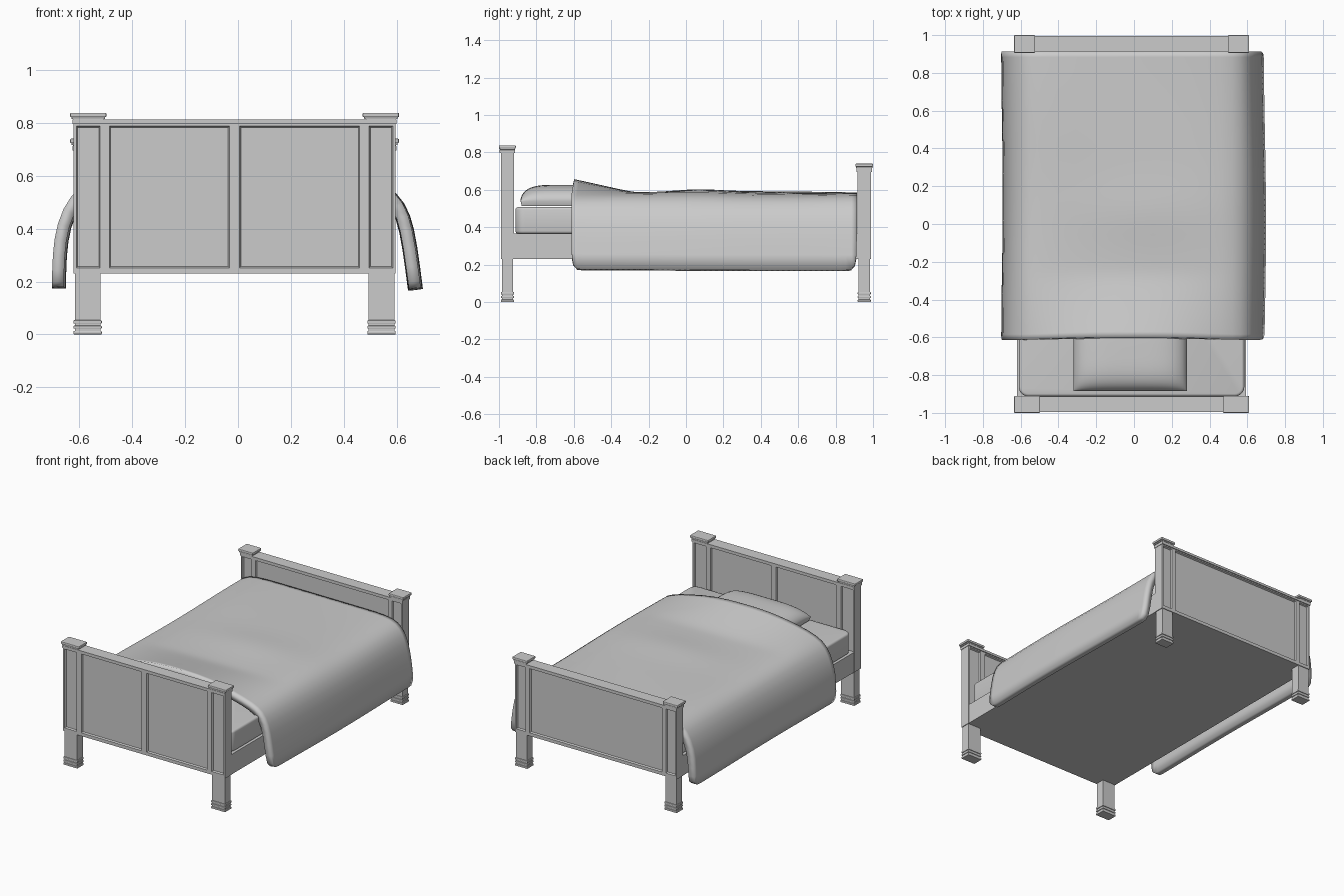
import bpy, bmesh, math
from mathutils import Vector

if "Cube" in bpy.data.objects:
    bpy.data.objects.remove(bpy.data.objects["Cube"])

CX = -0.013  # bed frame sits slightly left of centre


def finish(bm, name, smooth=None):
    bmesh.ops.recalc_face_normals(bm, faces=bm.faces[:])
    me = bpy.data.meshes.new(name)
    bm.to_mesh(me)
    bm.free()
    ob = bpy.data.objects.new(name, me)
    bpy.context.collection.objects.link(ob)
    if smooth:
        bpy.ops.object.select_all(action='DESELECT')
        ob.select_set(True)
        bpy.context.view_layer.objects.active = ob
        bpy.ops.object.shade_smooth_by_angle(angle=math.radians(smooth))
    return ob


def add_box(bm, x0, x1, y0, y1, z0, z1, bevel=0):
    vs = bmesh.ops.create_cube(bm, size=1)['verts']
    for v in vs:
        v.co = Vector((x0 + (v.co.x + .5) * (x1 - x0),
                       y0 + (v.co.y + .5) * (y1 - y0),
                       z0 + (v.co.z + .5) * (z1 - z0)))
    if bevel:
        edges = list({e for v in vs for e in v.link_edges})
        bmesh.ops.bevel(bm, geom=edges, offset=bevel, segments=2,
                        profile=0.5, affect='EDGES')


def end_board(name, y0, y1, z1, panels):
    """Slab with recessed panels on both faces; panels are x intervals."""
    z0, pz0, pz1 = 0.23, 0.252, z1 - 0.022
    bm = bmesh.new()
    add_box(bm, CX - 0.609, CX + 0.609, y0, y1, z0, z1)
    cuts = [((CX + x, 0, 0), (1, 0, 0)) for p in panels for x in p]
    cuts += [((0, 0, z), (0, 0, 1)) for z in (pz0, pz1)]
    for co, no in cuts:
        bmesh.ops.bisect_plane(bm, geom=bm.verts[:] + bm.edges[:] + bm.faces[:],
                               plane_co=co, plane_no=no)
    bmesh.ops.recalc_face_normals(bm, faces=bm.faces[:])
    sel = []
    for f in bm.faces:
        c = f.calc_center_median()
        if abs(f.normal.y) > .9 and pz0 < c.z < pz1 and \
                any(a < c.x - CX < b for a, b in panels):
            sel.append(f)
    bmesh.ops.inset_individual(bm, faces=sel, thickness=0.007, depth=-0.011)
    # overhanging top rail
    add_box(bm, CX - 0.612, CX + 0.612, y0 - 0.006, y1 + 0.006, z1 - 0.014, z1 + 0.002)
    finish(bm, name)


def post_parts(name, yc, hy, z1, cap_in, leg_in):
    """Caps and legs on both sides of one end board."""
    for s, side in ((-1, 'left'), (1, 'right')):
        def block(bm, inner, outer, h, a, b, bev=0):
            x0, x1 = sorted((CX + s * inner, CX + s * outer))
            add_box(bm, x0, x1, yc - h, yc + h, a, b, bev)
        bm = bmesh.new()
        block(bm, cap_in + .012, .611, hy - .006, z1, z1 + .008)
        block(bm, cap_in + .006, .616, hy - .004, z1 + .006, z1 + .014, .002)
        block(bm, cap_in, .622, hy, z1 + .013, z1 + .030, .005)
        finish(bm, f'{name}_post_cap_{side}')
        bm = bmesh.new()
        block(bm, leg_in, .604, .030, 0, .235)
        for za, zb in ((.0, .013), (.022, .033), (.041, .054)):
            block(bm, leg_in - .005, .609, .035, za, zb, .003)
        finish(bm, f'{name}_leg_{side}')


# headboard (front, two panels) and footboard (back, one panel)
end_board('headboard', -0.990, -0.920, 0.810,
          [(-.598, -.508), (-.473, -.019), (.019, .473), (.508, .598)])
end_board('footboard', 0.918, 0.988, 0.710,
          [(-.598, -.528), (-.498, .498), (.528, .598)])
post_parts('headboard', -0.955, 0.045, 0.808, 0.484, 0.507)
post_parts('footboard', 0.953, 0.047, 0.710, 0.510, 0.520)

# bed base
bm = bmesh.new()
add_box(bm, CX - .607, CX + .607, -.925, .922, .23, .366)
finish(bm, 'bed_base')

# mattress with rounded corners and soft rims
bm = bmesh.new()
add_box(bm, CX - .597, CX + .597, -.912, .915, .366, .508)
vert = [e for e in bm.edges if abs(e.verts[0].co.z - e.verts[1].co.z) > .1]
bmesh.ops.bevel(bm, geom=vert, offset=.05, segments=6, profile=.5, affect='EDGES')
rim = [e for e in bm.edges if abs(e.verts[0].co.z - e.verts[1].co.z) < .001]
bmesh.ops.bevel(bm, geom=rim, offset=.014, segments=3, profile=.5, affect='EDGES')
finish(bm, 'mattress', 40)

# pillow: domed grid with a short wall
bm = bmesh.new()
bmesh.ops.create_grid(bm, x_segments=24, y_segments=24, size=1)
for v in bm.verts:
    u, w = math.sin(v.co.x * math.pi / 2), math.sin(v.co.y * math.pi / 2)
    dome = max(0, (1 - u ** 4) * (1 - w ** 4)) ** .5
    v.co = Vector((-.02 + .3 * u, -.665 + .22 * w, .54 + .087 * dome))
border = [e for e in bm.edges if e.is_boundary]
ext = bmesh.ops.extrude_edge_only(bm, edges=border)['geom']
for v in ext:
    if isinstance(v, bmesh.types.BMVert):
        v.co.z = .515
        v.co.x = -.02 + (v.co.x + .02) * .97
        v.co.y = -.665 + (v.co.y + .665) * .97
bmesh.ops.holes_fill(bm, edges=[e for e in bm.edges if e.is_boundary])
finish(bm, 'pillow', 50)

# blanket: draped profile swept along the bed, lifted over the pillow
PROFILE = [(-.699, .178), (-.698, .30), (-.683, .42), (-.632, .53), (-.56, .576),
           (-.42, .586), (-.2, .588), (0, .59), (.2, .588), (.4, .586),
           (.53, .576), (.60, .537), (.648, .46), (.672, .34), (.693, .175)]


def smoothstep(t):
    t = min(1, max(0, t))
    return t * t * (3 - 2 * t)


bm = bmesh.new()
rows = []
N = 26
for i in range(N + 1):
    y = -.613 + i / N * (.913 + .613)
    row = []
    for x, z in PROFILE:
        top = smoothstep((z - .5) / .08)
        lift = .068 * min(1, max(0, (-.27 - y) / .34)) * smoothstep((.56 - abs(x + .02)) / .34)
        swell = .014 * math.exp(-((y - .06) / .16) ** 2 - ((x - .05) / .3) ** 2)
        dip = .004 * math.sin(5 * y + 4 * x)
        hang = 1 - top
        wave = .006 * math.cos(3.2 * y) if x > 0 else .004 * math.sin(4 * y + 1)
        row.append(bm.verts.new((x + hang * wave,
                                 y + .015 * lift / .068,
                                 z + top * (lift + swell + dip) - .004 * hang * smoothstep(y + .5))))
    rows.append(row)
for a, b in zip(rows, rows[1:]):
    for j in range(len(PROFILE) - 1):
        bm.faces.new((a[j], a[j + 1], b[j + 1], b[j]))
blanket = finish(bm, 'blanket', 60)
# thickness goes inward, towards the mattress
up = sum(p.normal.z for p in blanket.data.polygons) > 0
sub = blanket.modifiers.new('soften', 'SUBSURF')
sub.levels = sub.render_levels = 1
sol = blanket.modifiers.new('thickness', 'SOLIDIFY')
sol.thickness = .045
sol.offset = -1 if up else 1
